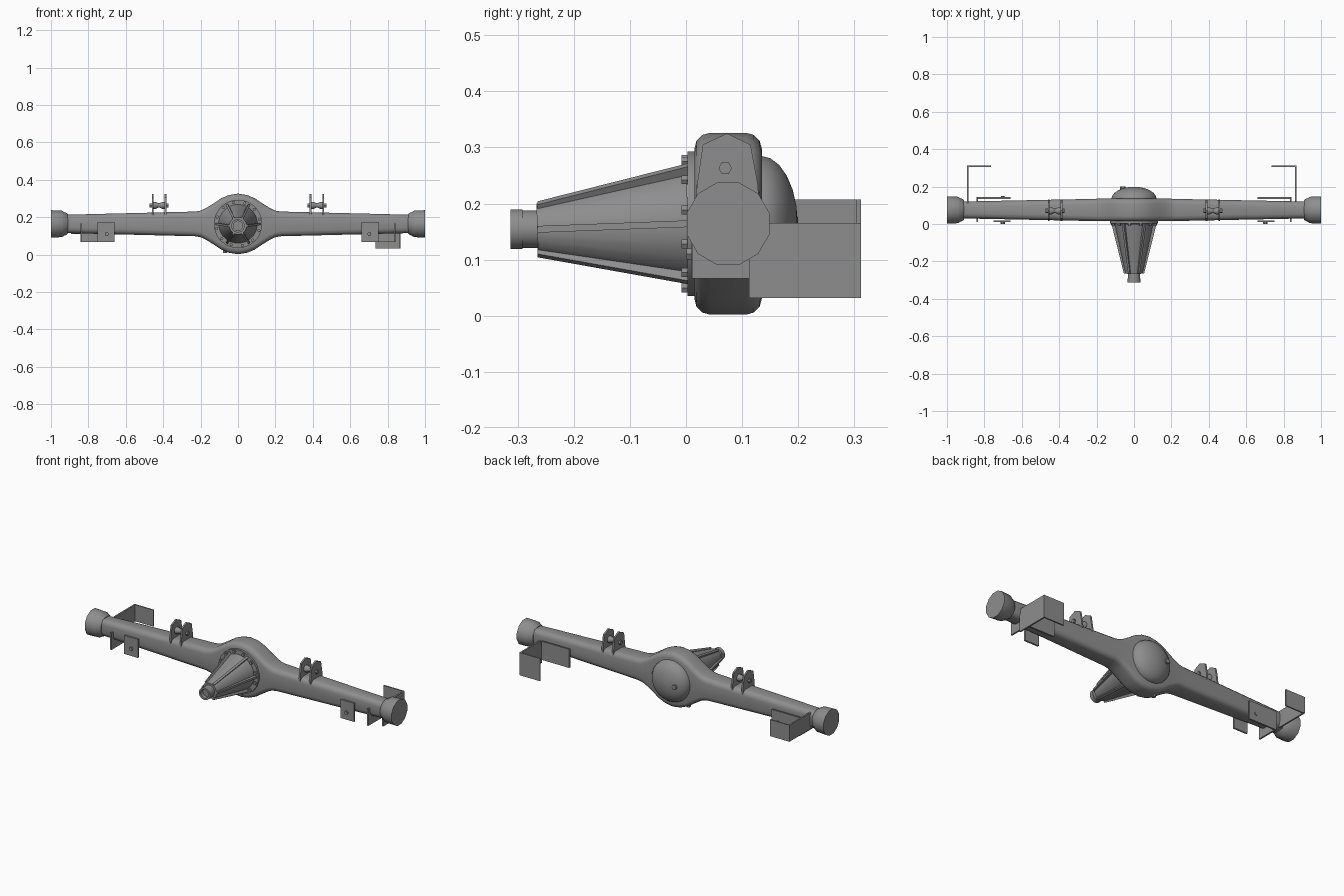
import bpy, bmesh, math
from mathutils import Vector

if "Cube" in bpy.data.objects:
    bpy.data.objects.remove(bpy.data.objects["Cube"])

CY, CZ = 0.075, 0.164   # axle centreline

# Dark cast-iron grey
iron = bpy.data.materials.new("dark_iron")
iron.diffuse_color = (0.27, 0.27, 0.27, 1)
iron.use_nodes = True
iron.node_tree.nodes["Principled BSDF"].inputs["Base Color"].default_value = iron.diffuse_color


def finish(name, bm, smooth=True, angle=32):
    bmesh.ops.recalc_face_normals(bm, faces=bm.faces)
    me = bpy.data.meshes.new(name)
    bm.to_mesh(me)
    bm.free()
    me.materials.append(iron)
    ob = bpy.data.objects.new(name, me)
    bpy.context.collection.objects.link(ob)
    if smooth:
        bpy.ops.object.select_all(action='DESELECT')
        ob.select_set(True)
        bpy.context.view_layer.objects.active = ob
        bpy.ops.object.shade_smooth_by_angle(angle=math.radians(angle))
    return ob


def loft(name, rings, smooth=True, angle=32):
    """Skin a list of equal-length point rings and cap both ends."""
    bm = bmesh.new()
    vs = [[bm.verts.new(p) for p in r] for r in rings]
    n = len(vs[0])
    for a, b in zip(vs, vs[1:]):
        for i in range(n):
            j = (i + 1) % n
            bm.faces.new((a[i], a[j], b[j], b[i]))
    bm.faces.new(vs[0])
    bm.faces.new(vs[-1])
    return finish(name, bm, smooth, angle)


def lathe(name, start, direction, profile, n=12, angle=32):
    """Turn (distance, radius) pairs about an axis."""
    d = Vector(direction).normalized()
    u = Vector((0, 0, 1)) if abs(d.z) < 0.9 else Vector((1, 0, 0))
    u = (u - d * u.dot(d)).normalized()
    v = d.cross(u)
    rings = []
    for t, r in profile:
        c = Vector(start) + d * t
        rings.append([c + (u * math.cos(k) + v * math.sin(k)) * r
                      for k in (2 * math.pi * (i + 0.5) / n for i in range(n))])
    return loft(name, rings, True, angle)


def box(name, x0, x1, y0, y1, z0, z1):
    rings = [[(x0, y0, z), (x1, y0, z), (x1, y1, z), (x0, y1, z)] for z in (z0, z1)]
    return loft(name, rings, False)


# Banjo housing: rounded-rectangle sections along x (x, half depth, half height)
half = [(0.0, 0.060, 0.162), (0.05, 0.060, 0.154), (0.09, 0.060, 0.137),
        (0.13, 0.060, 0.110), (0.17, 0.060, 0.085), (0.20, 0.060, 0.071),
        (0.23, 0.059, 0.066), (0.92, 0.045, 0.049)]
sections = [(-x, a, b) for x, a, b in reversed(half[1:])] + half
rings = []
for x, hy, hz in sections:
    c = 0.028
    ring = []
    for sy, sz, a0 in ((1, 1, 0), (-1, 1, 90), (-1, -1, 180), (1, -1, 270)):
        for k in range(4):
            a = math.radians(a0 + 30 * k)
            ring.append((x, CY + sy * (hy - c) + c * math.cos(a),
                         CZ + sz * (hz - c) + c * math.sin(a)))
    rings.append(ring)
loft("axle_housing", rings, True, 40)

# Rear cover dome
R, H = 0.122, 0.066
lathe("rear_cover", (0, 0.13, CZ), (0, 1, 0),
      [(0, R)] + [(0.003 + H * math.sin(math.radians(a)), R * math.cos(math.radians(a)))
                  for a in (0, 15, 30, 45, 60, 75, 88)], 24, 40)
lathe("filler_plug", (-0.06, 0.18, CZ), (0, 1, 0), [(0, 0.014), (0.02, 0.014)], 6)
lathe("drain_plug", (-0.07, CY, 0.008), (0, 0, 1), [(0, 0.013), (0.03, 0.013)], 6)

# Front flange and its bolts
lathe("front_flange", (0, 0.03, CZ), (0, -1, 0), [(0, 0.13), (0.027, 0.13)], 20)
for i in range(12):
    a = math.radians(12 + 30 * i)
    lathe("flange_bolt", (0.117 * math.cos(a), 0.005, CZ + 0.117 * math.sin(a)),
          (0, -1, 0), [(0, 0.009), (0.013, 0.009)], 6)

# Tapered nose with ribs
nose_front, nose_back = Vector((0, -0.265, 0.154)), Vector((0, 0.004, CZ))
axis = nose_front - nose_back
lathe("nose_cone", nose_back, axis, [(0, 0.104), (axis.length, 0.046)], 24)
for i in range(6):
    a = math.pi / 3 * i
    out = Vector((math.cos(a), 0, math.sin(a)))
    side = Vector((-math.sin(a), 0, math.cos(a))) * 0.006
    rib = [nose_back + out * 0.085, nose_back + out * 0.121,
           nose_front + out * 0.054, nose_front + out * 0.03]
    loft("nose_rib", [[p - side for p in rib], [p + side for p in rib]], False)

# Hollow pinion collar
lathe("pinion_collar", (0, -0.26, 0.154), (0, -1, 0),
      [(0, 0.034), (0.031, 0.034), (0.031, 0.036), (0.053, 0.036),
       (0.053, 0.025), (0.03, 0.025)], 16)

for s in (-1, 1):
    def sbox(name, x0, x1, *rest):
        box(name, min(s * x0, s * x1), max(s * x0, s * x1), *rest)

    # Wheel-end hub
    lathe("end_hub", (s * 0.91, CY, CZ), (s, 0, 0),
          [(0, 0.054), (0.006, 0.060), (0.02, 0.066), (0.03, 0.073), (0.09, 0.076)], 12)

    # Upper link mount: two ears and a pin with waisted bush
    ear = [(0.017, 0.205), (0.020, 0.235), (0.030, 0.305), (0.073, 0.325),
           (0.115, 0.305), (0.128, 0.235), (0.130, 0.205)]
    for x in (0.388, 0.456):
        loft("link_ear", [[(s * (x + d), y, z) for y, z in ear] for d in (-0.005, 0.005)], False)
    lathe("link_pin", (s * 0.372, 0.070, 0.263), (s, 0, 0), [(0, 0.012), (0.1, 0.012)], 6)
    lathe("link_bush", (s * 0.393, 0.070, 0.263), (s, 0, 0),
          [(0, 0.02), (0.012, 0.02), (0.026, 0.012), (0.034, 0.012), (0.048, 0.02), (0.06, 0.02)], 12)

    # Lower arm bracket: front plate, rear plate, end plate, bolt
    sbox("arm_front_plate", 0.66, 0.75, 0.010, 0.020, 0.066, 0.175)
    sbox("arm_rear_plate", 0.66, 0.84, 0.135, 0.145, 0.066, 0.175)
    sbox("arm_end_plate", 0.833, 0.842, 0.012, 0.145, 0.066, 0.165)
    lathe("arm_bolt", (s * 0.702, 0.001, 0.11), (0, 1, 0), [(0, 0.011), (0.012, 0.011)], 6)
lathe("arm_nut", (-0.702, 0.143, 0.11), (0, 1, 0), [(0, 0.01), (0.006, 0.01)], 6)

# Rear L brackets (different on each side)
for name, xo, xi, z0, z1 in (("left", -0.893, -0.765, 0.11, 0.207),
                             ("right", 0.869, 0.735, 0.032, 0.165)):
    d = math.copysign(0.009, xo)
    box(name + "_bracket_arm", min(xo, xo - d), max(xo, xo - d), 0.112, 0.312, z0, z1)
    box(name + "_bracket_plate", min(xo, xi), max(xo, xi), 0.304, 0.312, z0, z1)
